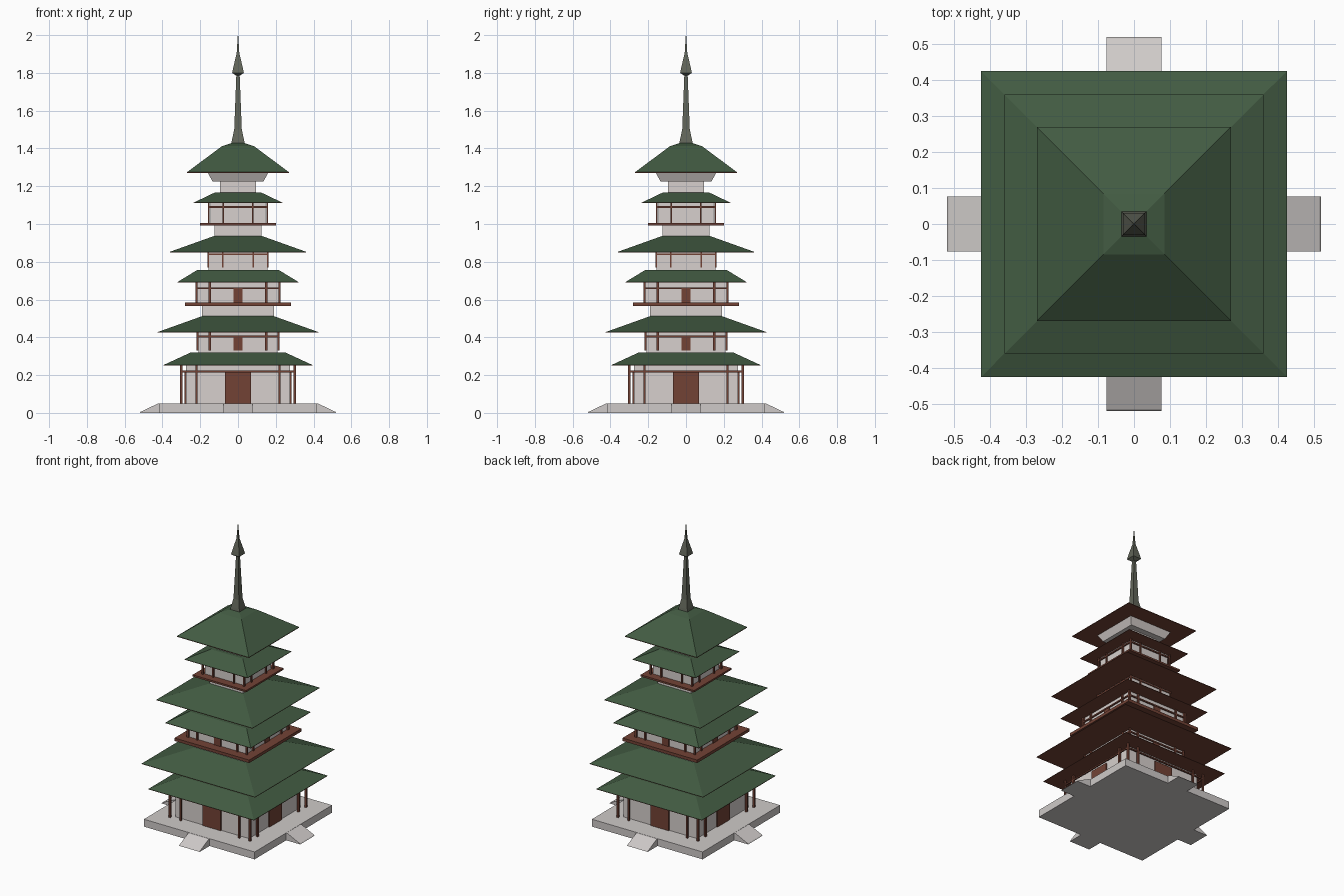
import bpy, bmesh, math

if "Cube" in bpy.data.objects:
    bpy.data.objects.remove(bpy.data.objects["Cube"])


def mat(name, c):
    m = bpy.data.materials.new(name)
    m.diffuse_color = (*c, 1)
    m.use_nodes = True
    m.node_tree.nodes["Principled BSDF"].inputs["Base Color"].default_value = m.diffuse_color
    return m


GREEN = mat("roof green", (0.055, 0.105, 0.055))
BROWN = mat("timber brown", (0.17, 0.055, 0.036))
WHITE = mat("plaster white", (0.68, 0.63, 0.61))
STONE = mat("stone pale grey", (0.62, 0.59, 0.58))
METAL = mat("spire grey green", (0.12, 0.13, 0.10))


def finish(bm, name, mats, smooth=None):
    bmesh.ops.recalc_face_normals(bm, faces=bm.faces)
    me = bpy.data.meshes.new(name)
    bm.to_mesh(me)
    bm.free()
    ob = bpy.data.objects.new(name, me)
    bpy.context.collection.objects.link(ob)
    for m in mats:
        me.materials.append(m)
    if len(mats) > 1:      # second colour goes on faces that look down
        for p in me.polygons:
            p.material_index = 1 if p.normal.z < 0.05 else 0
    return ob


def stack(name, profile, *mats):
    """Square tower solid from (half width, z) pairs, bottom to top."""
    bm = bmesh.new()
    rings = []
    for h, z in profile:
        rings.append([bm.verts.new((sx * h, sy * h, z))
                      for sx, sy in ((-1, -1), (1, -1), (1, 1), (-1, 1))])
    for a, b in zip(rings, rings[1:]):
        for i in range(4):
            j = (i + 1) % 4
            bm.faces.new((a[i], a[j], b[j], b[i]))
    bm.faces.new(rings[0][::-1])
    bm.faces.new(rings[-1])
    return finish(bm, name, mats)


def add_box(bm, x0, x1, y0, y1, z0, z1):
    v = [bm.verts.new((x, y, z)) for z in (z0, z1)
         for x, y in ((x0, y0), (x1, y0), (x1, y1), (x0, y1))]
    for f in ((3, 2, 1, 0), (4, 5, 6, 7), (0, 1, 5, 4),
              (1, 2, 6, 5), (2, 3, 7, 6), (3, 0, 4, 7)):
        bm.faces.new([v[i] for i in f])


def four_sides(name, boxes, material):
    """Boxes made for the front, repeated on all four sides."""
    bm = bmesh.new()
    for k in range(4):
        start = len(bm.verts)
        for b in boxes:
            add_box(bm, *b)
        bm.verts.ensure_lookup_table()
        c, s = (1, 0, -1, 0)[k], (0, 1, 0, -1)[k]
        for v in bm.verts[start:]:
            x, y, z = v.co
            v.co = (c * x - s * y, s * x + c * y, z)
    return finish(bm, name, [material])


# Stone platform and four ramps
stack("platform", [(0.415, 0), (0.415, 0.05)], STONE)
bm = bmesh.new()
for k in range(4):
    c, s = (1, 0, -1, 0)[k], (0, 1, 0, -1)[k]
    side = [(-0.52, 0), (-0.40, 0), (-0.40, 0.049), (-0.425, 0.049), (-0.515, 0.006)]
    l, r = [[bm.verts.new((c * x - s * y, s * x + c * y, z)) for y, z in side]
            for x in (-0.077, 0.077)]
    bm.faces.new(l)
    bm.faces.new(r[::-1])
    for i in range(5):
        j = (i + 1) % 5
        bm.faces.new((l[j], l[i], r[i], r[j]))
finish(bm, "entrance_ramps", [STONE])

# Plaster walls: half width, bottom, top
for i, (h, z0, z1) in enumerate([
        (0.275, 0.05, 0.26), (0.21, 0.31, 0.435), (0.19, 0.50, 0.57),
        (0.215, 0.58, 0.70), (0.155, 0.745, 0.86), (0.125, 0.925, 0.995),
        (0.145, 1.0, 1.12), (0.095, 1.155, 1.23)]):
    stack(f"wall_{i + 1}", [(h, z0), (h, z1)], WHITE)
stack("flared_cornice", [(0.135, 1.225), (0.16, 1.272)], WHITE)

# Roofs with timber undersides
for i, (h, z, ht, zt) in enumerate([
        (0.395, 0.25, 0.25, 0.32), (0.425, 0.425, 0.19, 0.512),
        (0.32, 0.69, 0.215, 0.757), (0.36, 0.85, 0.125, 0.937),
        (0.235, 1.11, 0.12, 1.168)]):
    stack(f"roof_{i + 1}", [(h, z), (h, z + 0.003), (ht, zt)], GREEN, BROWN)
stack("roof_top", [(0.27, 1.27), (0.27, 1.274), (0.085, 1.412), (0.03, 1.43)],
      GREEN, BROWN)

# Balcony decks
stack("lower_balcony", [(0.28, 0.565), (0.28, 0.585)], BROWN)
stack("upper_balcony", [(0.20, 0.992), (0.20, 1.004)], BROWN)

# Posts and beams: post line, inner post offset, thickness, bottom, top, beam height
for i, (p, q, t, z0, z1, zb) in enumerate([
        (0.30, 0.22, 0.006, 0.05, 0.25, 0.215),
        (0.215, 0.15, 0.006, 0.33, 0.43, 0.40),
        (0.22, 0.15, 0.006, 0.585, 0.69, 0.655),
        (0.157, 0.08, 0.004, 0.77, 0.85, 0.835),
        (0.155, 0.078, 0.005, 1.004, 1.11, 1.085)]):
    boxes = [(x - t, x + t, -p - t, -p + t, z0, z1) for x in (-p, -q, q)]
    boxes.append((-p, p, -p - 0.004, -p + 0.004, zb, zb + 0.009))
    four_sides(f"posts_and_beams_{i + 1}", boxes, BROWN)

# Doors
for i, (w, h, z0, z1) in enumerate([(0.068, 0.283, 0.05, 0.22),
                                    (0.025, 0.216, 0.33, 0.405),
                                    (0.025, 0.221, 0.585, 0.66)]):
    four_sides(f"doors_{i + 1}", [(-w, w, -h, -h + 0.009, z0, z1)], BROWN)

# Spire
stack("spire", [(0.036, 1.42), (0.032, 1.445), (0.02, 1.50), (0.009, 1.785),
                (0.031, 1.80), (0.026, 1.825), (0.007, 1.905), (0.001, 2.0)], METAL)
